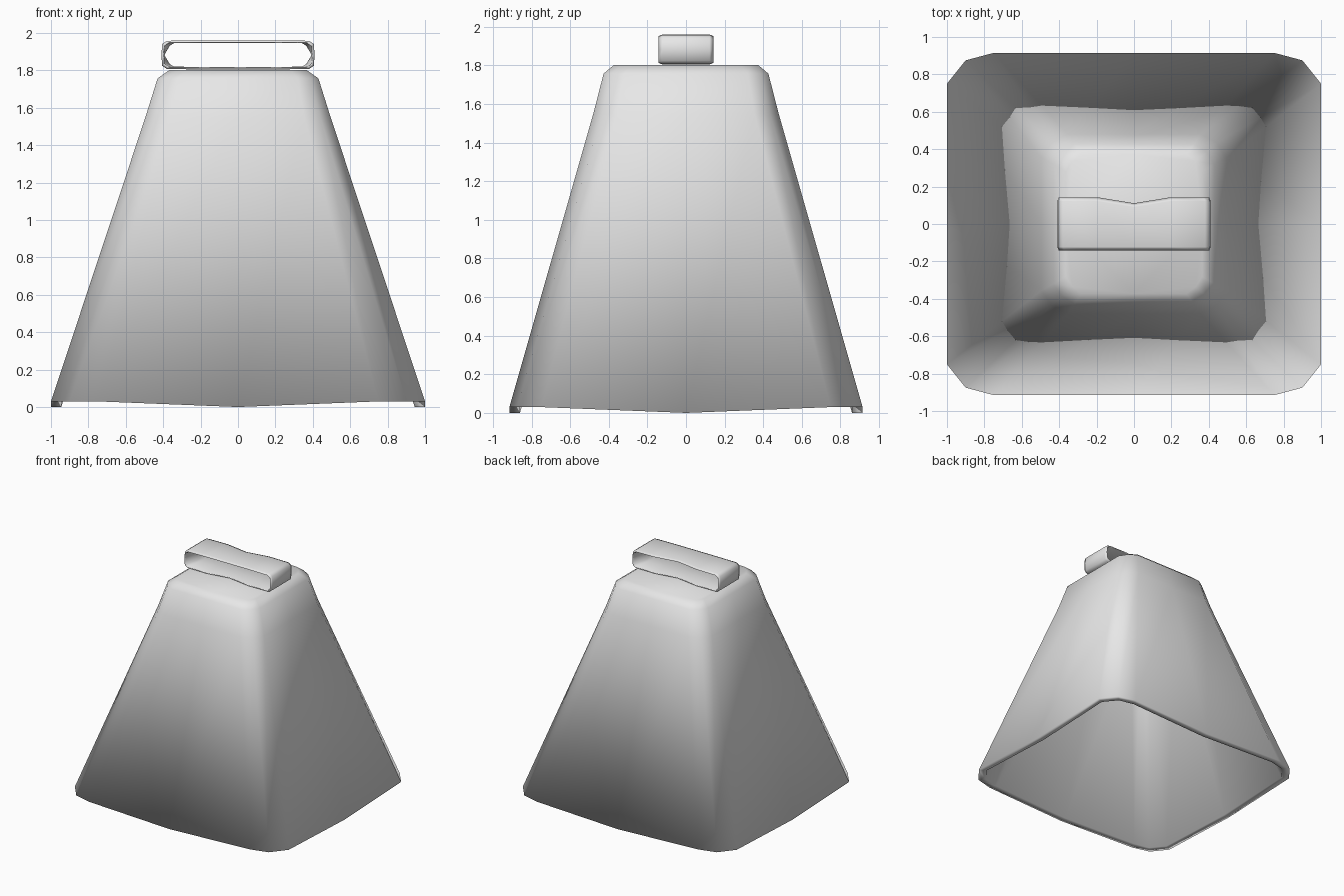
import bpy, bmesh

if "Cube" in bpy.data.objects:
    bpy.data.objects.remove(bpy.data.objects["Cube"], do_unlink=True)

metal = bpy.data.materials.new("light_grey_metal")
metal.use_nodes = True
grey = (0.8, 0.8, 0.8, 1.0)
metal.diffuse_color = grey
metal.node_tree.nodes["Principled BSDF"].inputs["Base Color"].default_value = grey


def finish(bm, name):
    bmesh.ops.recalc_face_normals(bm, faces=bm.faces)
    for f in bm.faces:
        f.smooth = True
    mesh = bpy.data.meshes.new(name)
    bm.to_mesh(mesh)
    bm.free()
    mesh.materials.append(metal)
    obj = bpy.data.objects.new(name, mesh)
    bpy.context.collection.objects.link(obj)


def bridge(bm, a, b):
    n = len(a)
    for i in range(n):
        bm.faces.new((a[i], a[(i + 1) % n], b[(i + 1) % n], b[i]))


def section(hx, hy, cx, cy, mx, my):
    """Chamfered rectangle, counter-clockwise, with a point mid-way on each side."""
    q = [(hx, cy), (mx, my), (cx, hy)]
    return ([(hx, 0)] + q + [(0, hy)] + [(-x, y) for x, y in reversed(q)]
            + [(-hx, 0)] + [(-x, -y) for x, y in q] + [(0, -hy)]
            + [(x, -y) for x, y in reversed(q)])


# Bell body: open tapered shell, rim dipping at the middle of each side
levels = [
    (0.03, (1.0, 0.915, 0.75, 0.75, 0.90, 0.875)),
    (1.55, (0.495, 0.48, 0.355, 0.355, 0.44, 0.435)),
    (1.757, (0.43, 0.427, 0.32, 0.32, 0.388, 0.385)),
    (1.803, (0.365, 0.373, 0.28, 0.28, 0.33, 0.335)),
]
WALL = 0.055
inset = (1, 1, 0.5, 0.5, 0.8, 0.8)
inner_levels = [(z - (0.045 if z > 1.6 else 0), [d - WALL * k for d, k in zip(dims, inset)])
                for z, dims in levels]
bm = bmesh.new()
rings = []
for z, dims in inner_levels[::-1] + levels:
    rings.append([bm.verts.new((x, y, 0.0 if z < 0.1 and i % 4 == 0 else z))
                  for i, (x, y) in enumerate(section(*dims))])
for a, b in zip(rings, rings[1:]):
    bridge(bm, a, b)
bm.faces.new(rings[0])
bm.faces.new(rings[-1])
finish(bm, "bell_body")

# Handle: flat strap loop, its cross-section swept round a rounded rectangle
ZC = 1.8825
quarter = [(0.41, 0.0), (0.405, 0.058), (0.38, 0.0755), (0.2, 0.0775)]
half = quarter + [(0, 0.0775)] + [(-x, z) for x, z in reversed(quarter)]
loop = half + [(x, -z) for x, z in reversed(half[1:-1])]
# (y, x scale, z scale, corner pull) round the strap: outer face, then inner face
strap = [(-0.143, 0.98, 0.89, 1), (-0.122, 1, 1, 1), (0.122, 1, 1, 1), (0.143, 0.98, 0.89, 1),
         (0.135, 0.965, 0.84, 1), (0.0, 0.96, 0.83, 0.94), (-0.135, 0.965, 0.84, 1)]
bm = bmesh.new()
rings = []
for y, sx, sz, pull in strap:
    ring = []
    for x, z in loop:
        notch = 0.032 if x == 0 and (y > 0.1 or (z < 0 and y < -0.1)) else 0
        px = x * sx * (pull if abs(x) > 0.3 and z else 1)
        ring.append(bm.verts.new((px, y - notch if y > 0 else y + notch, ZC + z * sz)))
    rings.append(ring)
for a, b in zip(rings, rings[1:] + rings[:1]):
    bridge(bm, a, b)
finish(bm, "handle_loop")
